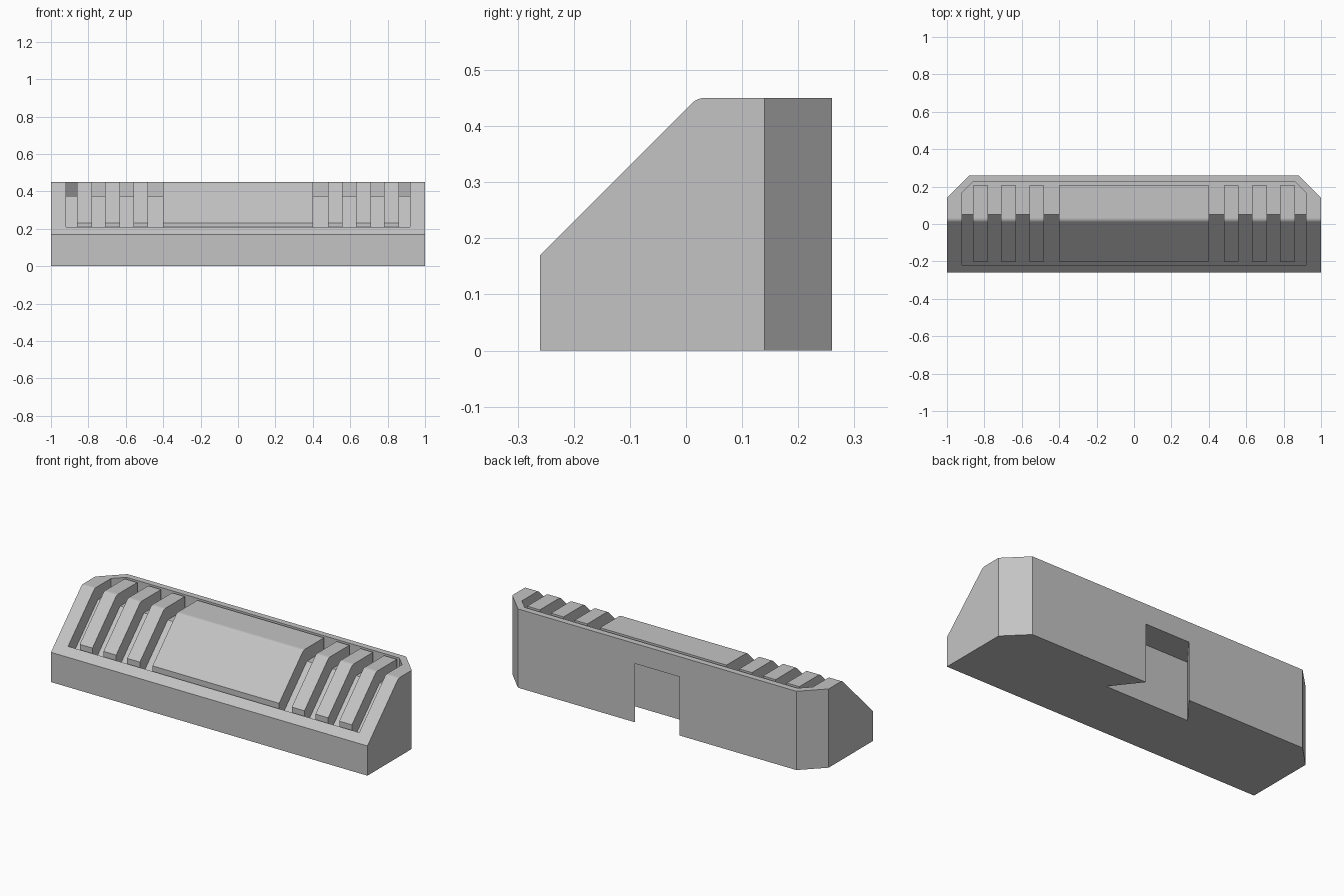
import bpy
import bmesh
import math

if "Cube" in bpy.data.objects:
    bpy.data.objects.remove(bpy.data.objects["Cube"], do_unlink=True)

# Main sizes
FRONT, BACK, TOP, LIP = -0.26, 0.26, 0.45, 0.17
DEPTH = 0.075           # pocket depth measured square to the surface
RADIUS = 0.03           # rounding between slope and top

grey = bpy.data.materials.new("light_grey")
grey.use_nodes = True
COLOUR = (0.55, 0.55, 0.55, 1)
grey.diffuse_color = COLOUR
grey.node_tree.nodes["Principled BSDF"].inputs["Base Color"].default_value = COLOUR


def prism(name, outline, start, end, along_x):
    """Extrude an outline: (y, z) points along x, or (x, y) points along z."""
    bm = bmesh.new()
    place = (lambda p: (start, *p)) if along_x else (lambda p: (*p, start))
    face = bm.faces.new([bm.verts.new(place(p)) for p in outline])
    moved = bmesh.ops.extrude_face_region(bm, geom=[face])["geom"]
    step = (end - start, 0, 0) if along_x else (0, 0, end - start)
    bmesh.ops.translate(bm, vec=step, verts=[v for v in moved if isinstance(v, bmesh.types.BMVert)])
    bmesh.ops.recalc_face_normals(bm, faces=bm.faces)
    mesh = bpy.data.meshes.new(name)
    bm.to_mesh(mesh)
    bm.free()
    mesh.materials.append(grey)
    obj = bpy.data.objects.new(name, mesh)
    bpy.context.collection.objects.link(obj)
    return obj


def cut(obj, tool, operation):
    """Apply a boolean and discard its tool."""
    mod = obj.modifiers.new("cut", "BOOLEAN")
    mod.object, mod.operation, mod.solver = tool, operation, "EXACT"
    bpy.context.view_layer.objects.active = obj
    bpy.ops.object.modifier_apply(modifier=mod.name)
    bpy.data.objects.remove(tool, do_unlink=True)


def finish(obj):
    """Smooth the rounded ridge while keeping hard edges and flat planes."""
    bpy.ops.object.select_all(action="DESELECT")
    obj.select_set(True)
    bpy.context.view_layer.objects.active = obj
    bpy.ops.object.shade_smooth_by_angle(angle=math.radians(30))
    mod = obj.modifiers.new("flat_normals", "WEIGHTED_NORMAL")
    mod.keep_sharp = True


def surface(y0, y1):
    """Outer skin from back to front: flat top, rounded ridge, slope."""
    cy, cz = LIP - FRONT, TOP - RADIUS
    cy = TOP - cy + RADIUS * math.tan(math.pi / 8)
    ridge = [(cy + RADIUS * math.cos(a), cz + RADIUS * math.sin(a))
             for a in (math.pi / 2 + math.pi / 4 * i / 5 for i in range(6))]
    return [(y1, TOP), *ridge, (y0, LIP + y0 - FRONT)]


def inner(y0, y1, depth):
    """Skin sunk by depth, from front to back."""
    rise = LIP - FRONT - depth * math.sqrt(2)
    z = TOP - depth
    return [(y0, y0 + rise), (z - rise, z), (y1, z)]


def plan(half, front, back, side, chamfer):
    """Rectangle with both back corners cut off."""
    return [(-half, front), (half, front), (half, side),
            (half - chamfer, back), (chamfer - half, back), (-half, side)]


# Body with sloped front and chamfered back corners
body = prism("body", [(FRONT, 0), (BACK, 0)] + surface(FRONT, BACK), -1, 1, True)
cut(body, prism("plan_tool", plan(1, FRONT - 0.1, BACK, 0.14, 0.12), -0.1, 0.6, False), "INTERSECT")

# Pocket following the skin at constant depth
pocket = prism("pocket_tool", plan(0.92, -0.22, 0.225, 0.167, 0.058), 0, 0.6, False)
floor = [(-0.4, -0.3), (0.4, -0.3)] + inner(-0.4, 0.4, DEPTH)[::-1]
cut(pocket, prism("floor_tool", floor, -1.2, 1.2, True), "DIFFERENCE")
cut(body, pocket, "DIFFERENCE")

# Dovetail socket at the bottom of the back
socket = [(-0.265, 0.10), (0.265, 0.10), (0.14, BACK), (0.14, 0.3), (-0.14, 0.3), (-0.14, BACK)]
cut(body, prism("socket_tool", socket, -0.1, 0.335, False), "DIFFERENCE")
finish(body)

# Raised centre panel and ribs, seated just into the pocket floor
block = inner(-0.2, 0.205, DEPTH + 0.005) + surface(-0.2, 0.205)
finish(prism("centre_panel", block, -0.4, 0.4, True))
for side, sign in (("left", 1), ("right", -1)):
    for i in range(3):
        x = 0.48 + 0.15 * i
        finish(prism(f"{side}_rib_{i + 1}", block, sign * x, sign * (x + 0.08), True))
